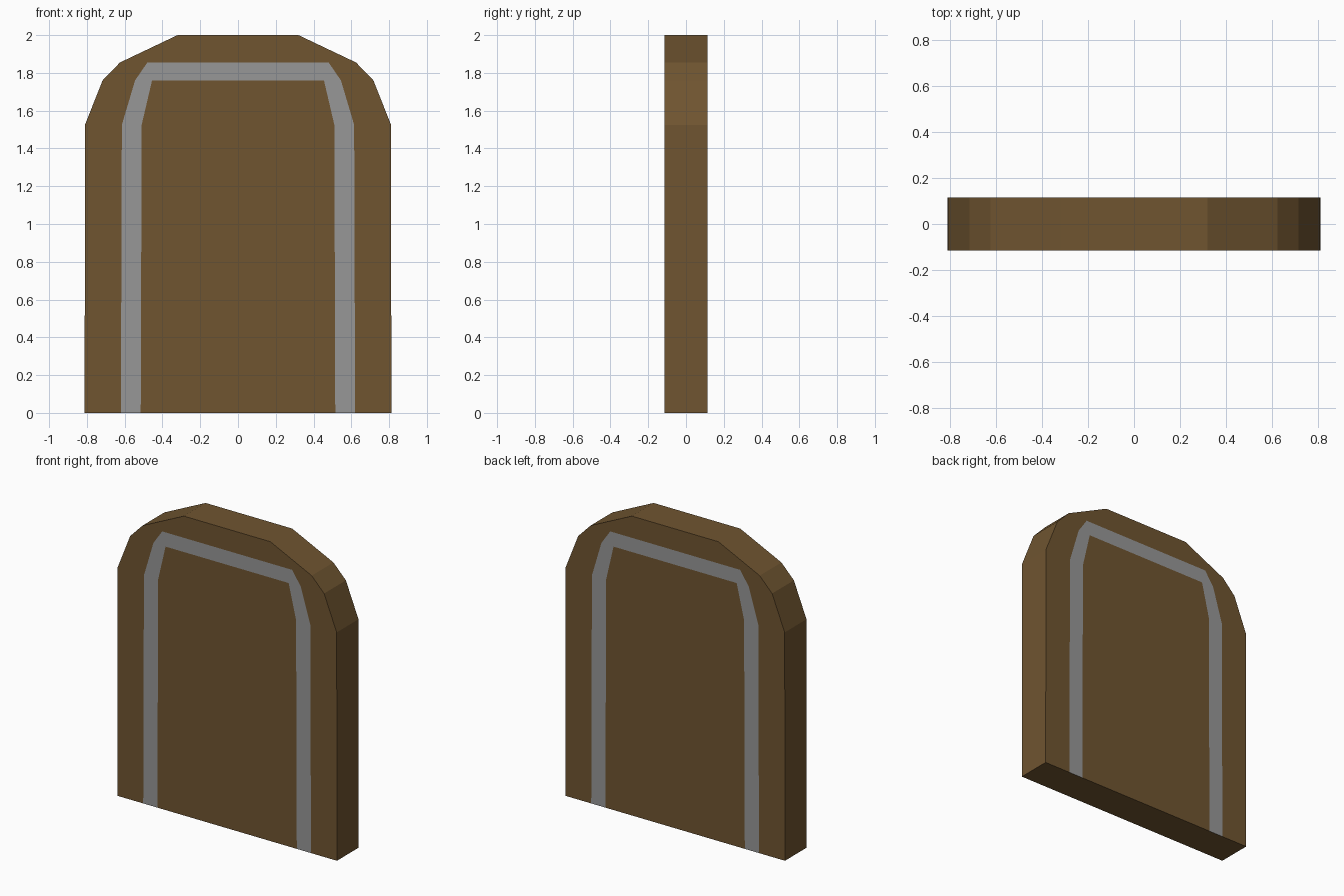
import bpy, bmesh

if "Cube" in bpy.data.objects:
    bpy.data.objects.remove(bpy.data.objects["Cube"])

HALF_DEPTH = 0.115

# Right-hand halves of the nested arch outlines, bottom to top (x, z)
OUTER = [(0.812, 0), (0.81, 1.525), (0.717, 1.76), (0.625, 1.855), (0.32, 2.0)]
BAND_OUT = [(0.62, 0), (0.615, 1.525), (0.545, 1.76), (0.48, 1.855)]
BAND_IN = [(0.515, 0), (0.51, 1.525), (0.455, 1.76)]


def mirrored(half):
    """Full arch from bottom right, over the top, to bottom left."""
    return half + [(-x, z) for x, z in reversed(half)]


def material(name, rgb):
    m = bpy.data.materials.new(name)
    m.diffuse_color = (*rgb, 1)
    m.use_nodes = True
    m.node_tree.nodes["Principled BSDF"].inputs["Base Color"].default_value = m.diffuse_color
    return m


bm = bmesh.new()


def arch_verts(half, y):
    return [bm.verts.new((x, y, z)) for x, z in mirrored(half)]


# Front and back faces: border, grey inlaid band, centre panel
sides = []
for y in (-HALF_DEPTH, HALF_DEPTH):
    outer, b_out, b_in = (arch_verts(h, y) for h in (OUTER, BAND_OUT, BAND_IN))
    bm.faces.new(outer + b_out[::-1])
    bm.faces.new(b_out + b_in[::-1]).material_index = 1
    bm.faces.new(b_in)
    bottom = [outer[-1], b_out[-1], b_in[-1], b_in[0], b_out[0], outer[0]]
    sides.append((outer, bottom))

# Arched edge around the slab
(front, front_bottom), (back, back_bottom) = sides
for i in range(len(front) - 1):
    bm.faces.new((front[i], front[i + 1], back[i + 1], back[i]))

# Underside
bm.faces.new(front_bottom + back_bottom[::-1])

bmesh.ops.recalc_face_normals(bm, faces=bm.faces)
# Split the concave faces cleanly
bmesh.ops.triangulate(bm, faces=[f for f in bm.faces if len(f.verts) > 4])

mesh = bpy.data.meshes.new("arched_slab")
bm.to_mesh(mesh)
bm.free()
mesh.materials.append(material("brown_wood", (0.16, 0.09, 0.03)))
mesh.materials.append(material("grey_band", (0.31, 0.31, 0.31)))
slab = bpy.data.objects.new("arched_slab", mesh)
bpy.context.collection.objects.link(slab)
